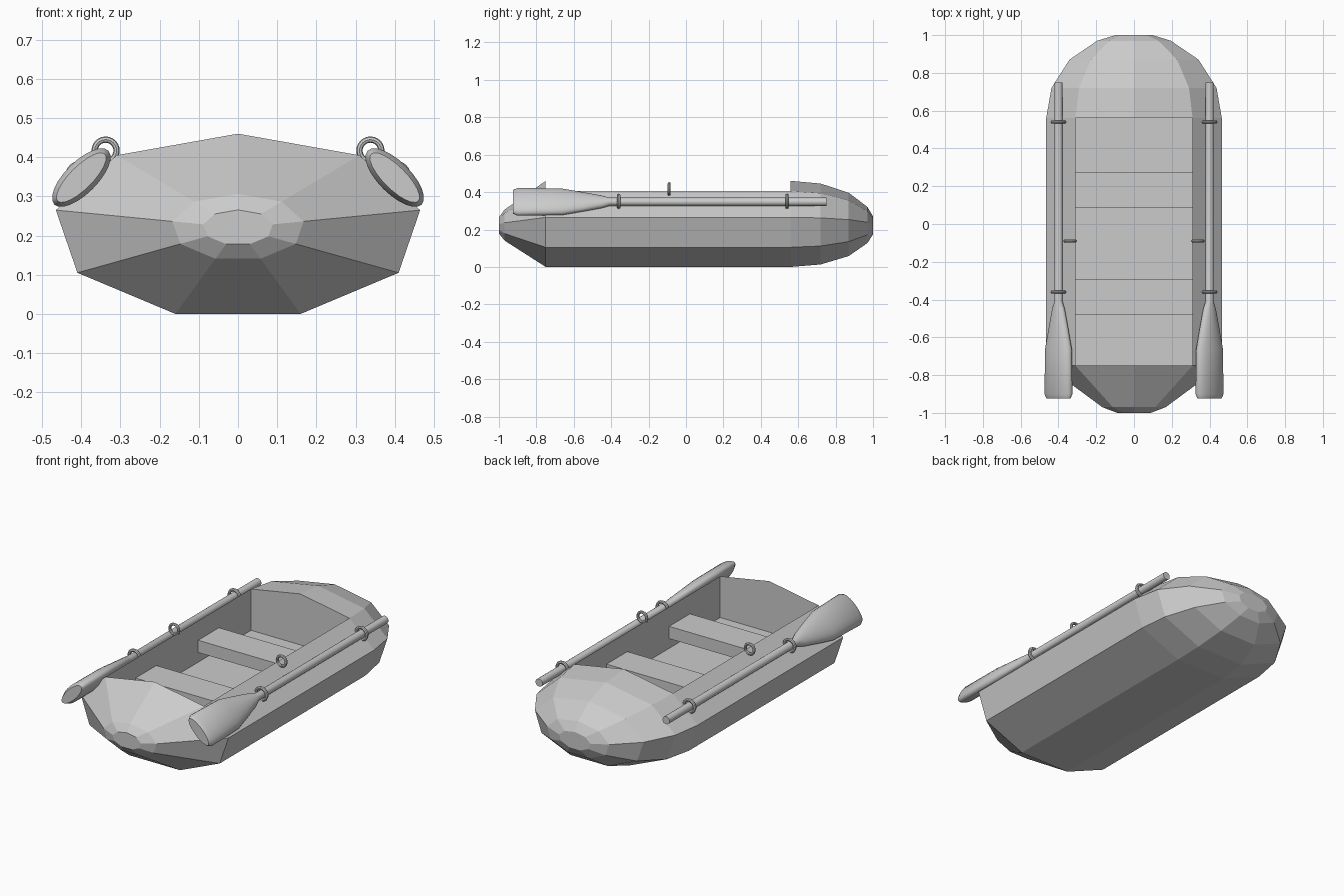
import bpy, bmesh, math
from mathutils import Matrix, Vector

if "Cube" in bpy.data.objects:
    bpy.data.objects.remove(bpy.data.objects["Cube"])


def make_object(name, bm, smooth=False):
    bmesh.ops.recalc_face_normals(bm, faces=bm.faces)
    mesh = bpy.data.meshes.new(name)
    bm.to_mesh(mesh)
    bm.free()
    obj = bpy.data.objects.new(name, mesh)
    bpy.context.collection.objects.link(obj)
    if smooth:
        bpy.ops.object.select_all(action='DESELECT')
        obj.select_set(True)
        bpy.context.view_layer.objects.active = obj
        bpy.ops.object.shade_smooth_by_angle(angle=math.radians(35))
    return obj


def loft(bm, rings, skip=lambda i, j: False):
    loops = [[bm.verts.new(p) for p in ring] for ring in rings]
    n = len(loops[0])
    for i in range(len(loops) - 1):
        for j in range(n):
            if not skip(i, j):
                k = (j + 1) % n
                bm.faces.new((loops[i][j], loops[i][k], loops[i + 1][k], loops[i + 1][j]))
    bm.faces.new(loops[0])
    bm.faces.new(loops[-1])
    return loops


# Hull: faceted section scaled along y, roof left open between the two decks
half = [(0.16, 0), (0.41, 0.105), (0.465, 0.265), (0.31, 0.405)]
section = half + [(0, 0.46)] + [(-x, z) for x, z in reversed(half)]
stations = [(-1, 0.19), (-0.97, 0.36), (-0.75, 1), (0.56, 1),
            (0.72, 0.94), (0.87, 0.735), (0.97, 0.42), (1, 0.21)]
CZ, FLOOR = 0.22, 0.17
bm = bmesh.new()
loops = loft(bm, [[(x * s, y, CZ + (z - CZ) * s) for x, z in section] for y, s in stations],
             skip=lambda i, j: i == 2 and j in (3, 4))
# Cockpit walls and floor
front, back = loops[2], loops[3]
fr, fl, br, bl = [bm.verts.new((x, y, FLOOR)) for y in (-0.75, 0.56) for x in (0.31, -0.31)]
bm.faces.new((fr, fl, bl, br))
bm.faces.new((fr, br, back[3], front[3]))
bm.faces.new((fl, front[5], back[5], bl))
bm.faces.new((fr, front[3], front[4], front[5], fl))
bm.faces.new((br, bl, back[5], back[4], back[3]))
make_object("hull", bm)

# Bench seats
for name, y in (("front_seat", -0.385), ("rear_seat", 0.178)):
    bm = bmesh.new()
    bmesh.ops.create_cube(bm, size=1, matrix=Matrix.Translation((0, y, 0.26))
                          @ Matrix.Diagonal((0.62, 0.187, 0.07, 1)))
    make_object(name, bm)


def ellipse(cx, y, cz, a, b, tilt, n=24):
    pts = []
    for i in range(n):
        t = 2 * math.pi * i / n
        u, v = a * math.cos(t), b * math.sin(t)
        pts.append((cx + u * math.cos(tilt) - v * math.sin(tilt), y,
                    cz + u * math.sin(tilt) + v * math.cos(tilt)))
    return pts


def torus(name, cx, cy, cz, R, r, n=24, m=8):
    bm = bmesh.new()
    grid = []
    for i in range(n):
        a = 2 * math.pi * i / n
        row = []
        for j in range(m):
            b = 2 * math.pi * j / m
            d = R + r * math.cos(b)
            row.append(bm.verts.new((cx + d * math.cos(a), cy + r * math.sin(b), cz + d * math.sin(a))))
        grid.append(row)
    for i in range(n):
        for j in range(m):
            k, l = (i + 1) % n, (j + 1) % m
            bm.faces.new((grid[i][j], grid[k][j], grid[k][l], grid[i][l]))
    make_object(name, bm, True)


# Oars (y, half width, half thickness) and their holding rings, both sides
oar_profile = [(0.75, 0.022, 0.022), (-0.41, 0.022, 0.022), (-0.45, 0.04, 0.026),
               (-0.55, 0.066, 0.032), (-0.66, 0.092, 0.04), (-0.90, 0.0975, 0.041),
               (-0.925, 0.085, 0.029)]
for side, s in (("right", 1), ("left", -1)):
    bm = bmesh.new()
    loft(bm, [ellipse(0.4 * s, y, 0.348, a, b, -s * math.pi / 4) for y, a, b in oar_profile])
    make_object(side + "_oar", bm, True)
    torus(side + "_front_oar_ring", 0.4 * s, -0.36, 0.35, 0.033, 0.009)
    torus(side + "_rear_oar_ring", 0.4 * s, 0.54, 0.35, 0.033, 0.009)
    torus(side + "_oarlock_ring", 0.338 * s, -0.09, 0.417, 0.028, 0.008)
